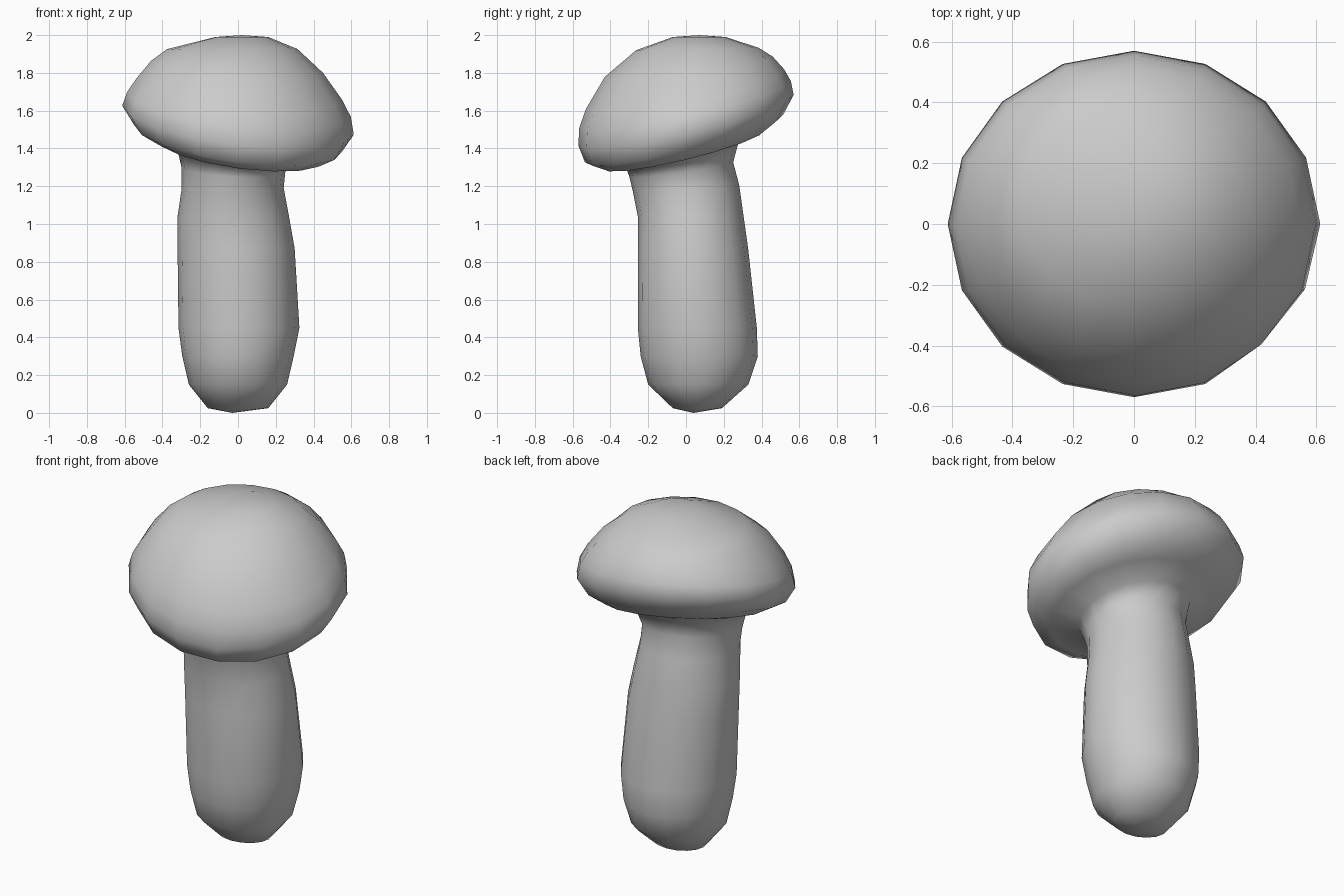
import bpy, bmesh, math

SIDES = 16
# Each ring: centre x, centre y, radius x, radius y, height, tilt along x, tilt along y
STEM = [
    (0.00, 0.06, 0.16, 0.13, 0.025, 0.00, 0.00),
    (0.00, 0.065, 0.26, 0.265, 0.15, 0.00, 0.00),
    (0.00, 0.07, 0.295, 0.31, 0.30, 0.00, 0.00),
    (0.005, 0.06, 0.32, 0.315, 0.45, 0.00, 0.00),
    (-0.01, 0.037, 0.31, 0.292, 0.87, 0.00, 0.00),
    (-0.025, 0.025, 0.295, 0.28, 1.04, 0.00, 0.00),
    (-0.028, 0.00, 0.27, 0.282, 1.19, 0.00, 0.05),
    (-0.025, -0.025, 0.275, 0.275, 1.29, -0.06, 0.14),
    (-0.02, -0.02, 0.305, 0.30, 1.375, -0.12, 0.22),
]
CAP = [
    (0.01, -0.01, 0.45, 0.43, 1.40, -0.13, 0.24),
    (0.00, -0.01, 0.55, 0.525, 1.455, -0.13, 0.24),
    (0.00, 0.00, 0.613, 0.57, 1.55, -0.125, 0.235),
    (0.005, -0.005, 0.592, 0.56, 1.635, -0.11, 0.22),
    (0.005, -0.005, 0.545, 0.525, 1.715, -0.10, 0.20),
    (-0.005, 0.015, 0.455, 0.445, 1.83, -0.07, 0.12),
    (-0.03, 0.06, 0.345, 0.325, 1.925, 0.00, 0.02),
    (0.02, 0.07, 0.14, 0.14, 1.99, 0.00, 0.00),
]


def add_ring(bm, cx, cy, rx, ry, z, tx, ty):
    verts = []
    for i in range(SIDES):
        a = 2 * math.pi * i / SIDES
        x, y = cx + rx * math.cos(a), cy + ry * math.sin(a)
        # Flattened patch on the front right of the cap
        over = 0.78 * x - 0.62 * y - 0.572
        if over > 0:
            x, y = x - 0.78 * over, y + 0.62 * over
        verts.append(bm.verts.new((x, y, z + tx * x + ty * y)))
    return verts


# Mushroom: stem flowing into a tilted cap, one continuous skin
bm = bmesh.new()
rings = [add_ring(bm, *r) for r in STEM + CAP]
for lower, upper in zip(rings, rings[1:]):
    for i in range(SIDES):
        j = (i + 1) % SIDES
        bm.faces.new((lower[i], lower[j], upper[j], upper[i]))

# Close the foot and the crown
foot = bm.verts.new((-0.03, 0.04, 0.0))
crown = bm.verts.new((0.02, 0.07, 2.0))
for i in range(SIDES):
    j = (i + 1) % SIDES
    bm.faces.new((foot, rings[0][j], rings[0][i]))
    bm.faces.new((crown, rings[-1][i], rings[-1][j]))
bmesh.ops.recalc_face_normals(bm, faces=bm.faces)
for f in bm.faces:
    f.smooth = True

mesh = bpy.data.meshes.new("mushroom")
bm.to_mesh(mesh)
bm.free()
bpy.context.collection.objects.link(bpy.data.objects.new("mushroom", mesh))
